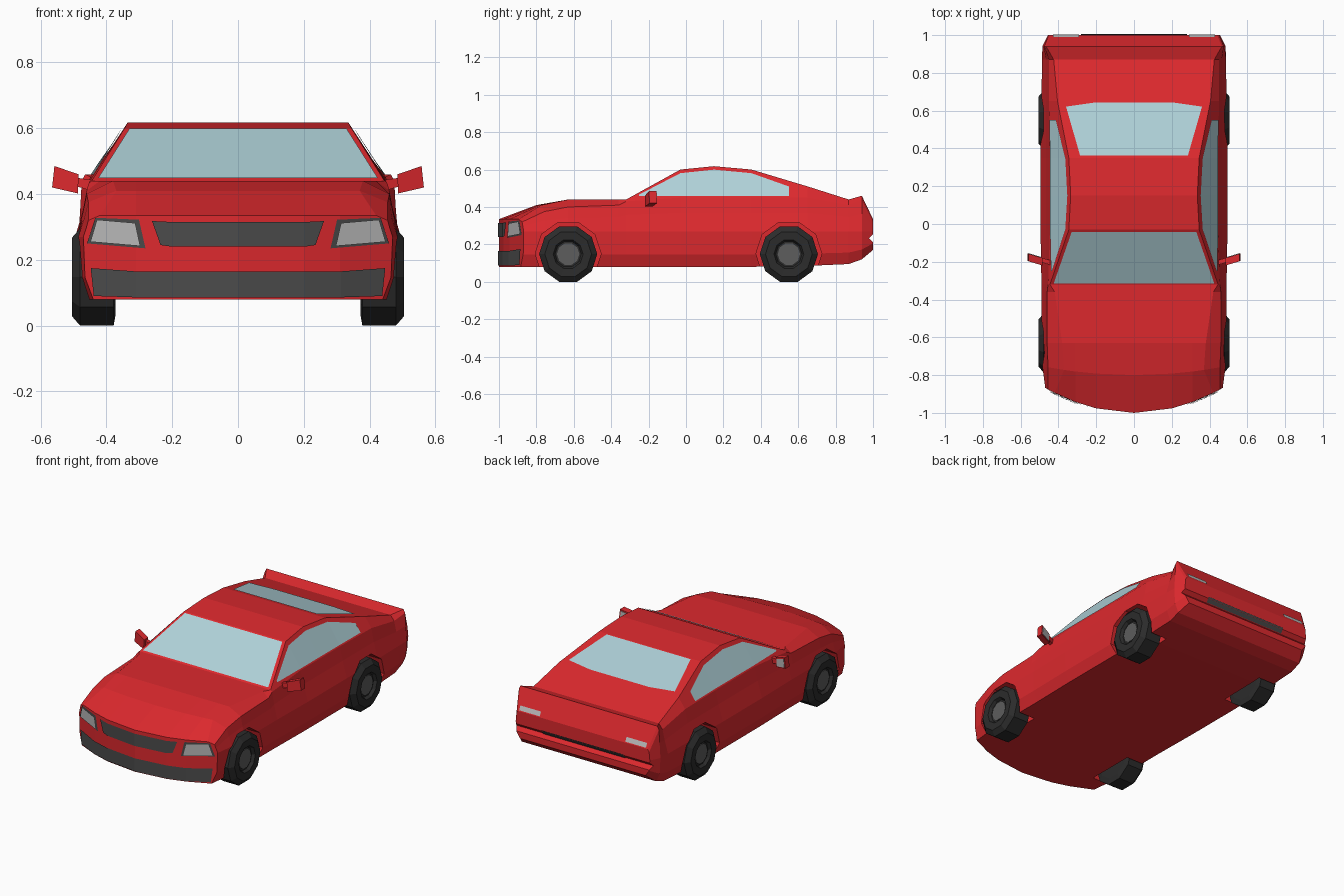
import bpy, bmesh, math
from mathutils import Vector, Matrix
from mathutils.bvhtree import BVHTree

if "Cube" in bpy.data.objects:
    bpy.data.objects.remove(bpy.data.objects["Cube"])


def material(name, rgb):
    m = bpy.data.materials.new(name)
    m.diffuse_color = (*rgb, 1)
    m.use_nodes = True
    m.node_tree.nodes["Principled BSDF"].inputs["Base Color"].default_value = m.diffuse_color
    return m


RED = material("red_paint", (0.72, 0.022, 0.027))
GLASS = material("glass", (0.43, 0.64, 0.69))
DARK = material("dark_grille", (0.07, 0.07, 0.07))
RUBBER = material("rubber", (0.025, 0.025, 0.025))
HUB = material("hub_metal", (0.11, 0.11, 0.11))
LAMP = material("lamp", (0.5, 0.5, 0.5))


def make(name, verts, faces, mat=None, fix=True):
    me = bpy.data.meshes.new(name)
    me.from_pydata(verts, [], faces)
    if fix:
        bm = bmesh.new()
        bm.from_mesh(me)
        bmesh.ops.recalc_face_normals(bm, faces=bm.faces)
        bm.to_mesh(me)
        bm.free()
    ob = bpy.data.objects.new(name, me)
    bpy.context.collection.objects.link(ob)
    if mat:
        me.materials.append(mat)
    return ob


# Body stations: y, floor z, half width, belt x, belt z, top edge x, top edge z
STATIONS = [
    (-1.00, .08, .47, .455, .32, .42, .335),
    (-0.80, .08, .485, .455, .375, .37, .41),
    (-0.63, .08, .49, .46, .40, .38, .44),
    (-0.36, .08, .49, .46, .41, .42, .44),
    (-0.32, .08, .49, .455, .43, .445, .44),
    (-0.03, .08, .495, .445, .45, .345, .60),
    (0.15, .08, .495, .445, .45, .335, .618),
    (0.35, .08, .495, .445, .45, .345, .60),
    (0.65, .085, .49, .45, .45, .405, .51),
    (0.87, .095, .487, .45, .41, .425, .44),
    (0.94, .12, .485, .475, .44, .465, .46),
    (1.00, .17, .455, .45, .32, .44, .335),
]


def section(y, zb, w, xb, zbelt, xt, zt):
    half = [(.2, zb), (.31, zb), (w - .03, zb), (w - .005, zb + .35 * (.27 - zb)),
            (w, .27), (.4 * w + .6 * xb, .27 + .55 * (zbelt - .27)), (xb, zbelt),
            (xt, zt), (.31, zt), (.2, zt)]
    ring = [(0, zb)] + half + [(0, zt)] + [(-x, z) for x, z in reversed(half)]
    k = 2 * max(0, -y - .7)          # bows the nose in plan
    return [(x, y + k * x * x, z) for x, z in ring]


rings = [section(*s) for s in STATIONS]
n = len(rings[0])
verts = [p for r in rings for p in r]
faces = [(i * n + j, i * n + (j + 1) % n, (i + 1) * n + (j + 1) % n, (i + 1) * n + j)
         for i in range(len(rings) - 1) for j in range(n)]
for base in (0, (len(rings) - 1) * n):
    for right in (True, False):
        for cap in ((0, 1, 10, 11), (1, 2, 9, 10), range(2, 10)):
            faces.append([base + (j if right else (n - j) % n) for j in cap])
body = make("body", verts, faces, RED)


# Wheel arches and rear bumper groove are cut from the body
def cut(sides, radius, depth, at):
    bm = bmesh.new()
    bmesh.ops.create_cone(bm, cap_ends=True, segments=sides, radius1=radius, radius2=radius, depth=depth,
                          matrix=Matrix.Translation(at) @ Matrix.Rotation(math.pi / 2, 4, 'Y'))
    me = bpy.data.meshes.new("cutter")
    bm.to_mesh(me)
    bm.free()
    c = bpy.data.objects.new("cutter", me)
    bpy.context.collection.objects.link(c)
    c.hide_render = True
    mod = body.modifiers.new("cut", 'BOOLEAN')
    mod.operation, mod.solver, mod.object = 'DIFFERENCE', 'EXACT', c
    bpy.context.view_layer.objects.active = body
    bpy.ops.object.modifier_apply(modifier=mod.name)
    bpy.data.objects.remove(c)


WHEELS = [(s, y) for s in (1, -1) for y in (-.63, .55)]
for s, y in WHEELS:
    cut(10, .176, .26, (s * .48, y, .15))
cut(4, .034, 1.2, (0, 1.012, .232))

bpy.context.view_layer.update()
tree = BVHTree.FromObject(body, bpy.context.evaluated_depsgraph_get())


# Panel: a strip of (lower, upper) 2D points projected onto the body
def panel(name, axis, sign, lower, upper, mat, lift=.005):
    others = [a for a in range(3) if a != axis]
    ray = Vector((0, 0, 0))
    ray[axis] = -sign
    vs = []
    for pt in lower + upper:
        o = Vector((0, 0, 0))
        o[axis] = 3 * sign
        o[others[0]], o[others[1]] = pt
        hit, normal, _, _ = tree.ray_cast(o, ray)
        if normal.dot(ray) > 0:
            normal = -normal
        vs.append(hit + normal * lift)
    m = len(lower)
    fs = [(i, i + 1, m + i + 1, m + i) for i in range(m - 1)]
    if (vs[1] - vs[0]).cross(vs[m] - vs[0]).dot(ray) > 0:
        fs = [f[::-1] for f in fs]
    return make(name, vs, fs, mat, fix=False)


def flip(pts):
    return [(-x, z) for x, z in pts]


def row(xs, z_mid, z_end):
    return [(x, z_end if abs(x) == max(xs) else z_mid) for x in xs]


# Windows
panel("windscreen", 2, 1, [(-.425, -.312), (.425, -.312)], [(-.33, -.04), (.33, -.04)], GLASS)
panel("rear_window", 2, 1, [(-.36, .62), (-.2, .643), (.2, .643), (.36, .62)],
      [(-.285, .36), (-.15, .36), (.15, .36), (.285, .36)], GLASS)
ys = (-.25, -.03, .15, .35, .55)
for s, side in ((1, "right"), (-1, "left")):
    panel("side_window_" + side, 0, s, [(y, .457) for y in ys],
          list(zip(ys, (.464, .578, .597, .578, .507))), GLASS)

# Nose openings
g = (-.26, -.2, 0, .2, .26)
panel("grille", 1, -1, row([x * .9 if abs(x) > .2 else x for x in g], .24, .245), row(g, .315, .318), DARK)
g = (-.445, -.31, -.2, 0, .2, .31, .445)
panel("lower_intake", 1, -1, row([x * .98 if abs(x) > .4 else x for x in g], .086, .09),
      row(g, .165, .175), DARK, .006)

# Lamps and tail trim
head_low, head_up = [(.295, .242), (.445, .255)], [(.31, .312), (.425, .322)]
frame_low, frame_up = [(.28, .235), (.457, .25)], [(.3, .322), (.432, .328)]
tail_low, tail_up = [(.29, .305), (.43, .305)], [(.29, .333), (.43, .333)]
tail_up = [(x, .365) for x, _ in tail_up]
tail_low = [(x, .34) for x, _ in tail_low]
for tag, f in (("right", lambda p: p), ("left", flip)):
    panel("headlight_frame_" + tag, 1, -1, f(frame_low), f(frame_up), DARK, .004)
    panel("headlight_" + tag, 1, -1, f(head_low), f(head_up), LAMP, .008)
    panel("tail_light_" + tag, 1, 1, f(tail_low), f(tail_up), LAMP)
panel("rear_trim", 1, 1, [(-.28, .236), (.28, .236)], [(-.28, .262), (.28, .262)], DARK)


# Wheels: ten-sided lathe of (x, radius) profiles
def lathe(name, profile, s, y, mat, sides=10):
    vs = []
    for x, r in profile:
        for i in range(sides):
            a = 2 * math.pi * i / sides
            vs.append((s * x, y + r * math.cos(a), .148 + r * math.sin(a)))
    # ten sides starting at angle zero put a corner fore and aft and a flat underneath
    fs = [(k * sides + i, k * sides + (i + 1) % sides, (k + 1) * sides + (i + 1) % sides, (k + 1) * sides + i)
          for k in range(len(profile) - 1) for i in range(sides)]
    fs += [range(sides), range((len(profile) - 1) * sides, len(profile) * sides)]
    return make(name, vs, fs, mat)


for s, y in WHEELS:
    tag = ("front" if y < 0 else "rear") + ("_right" if s > 0 else "_left")
    lathe("tyre_" + tag, [(.372, .12), (.378, .1555), (.48, .1555), (.505, .125), (.503, .08), (.485, .07)],
          s, y, RUBBER)
    lathe("hub_" + tag, [(.47, .06), (.49, .06)], s, y, HUB)


# Door mirrors: xz outlines extruded along y and swept back
def prism(name, outline, y0, y1, s, mat):
    m = len(outline)
    vs = [(s * x, y + .3 * (x - .5), z) for y in (y0, y1) for x, z in outline]
    fs = [range(m), range(m, 2 * m)] + [(i, (i + 1) % m, m + (i + 1) % m, m + i) for i in range(m)]
    return make(name, vs, fs, mat)


for s, side in ((1, "right"), (-1, "left")):
    prism("mirror_arm_" + side, [(.42, .44), (.495, .45), (.495, .425), (.43, .405)], -.20, -.175, s, RED)
    prism("mirror_housing_" + side, [(.484, .46), (.558, .485), (.565, .42), (.487, .402)], -.215, -.175, s, RED)
    prism("mirror_glass_" + side, [(.492, .454), (.552, .475), (.558, .425), (.494, .41)], -.176, -.172, s, LAMP)
